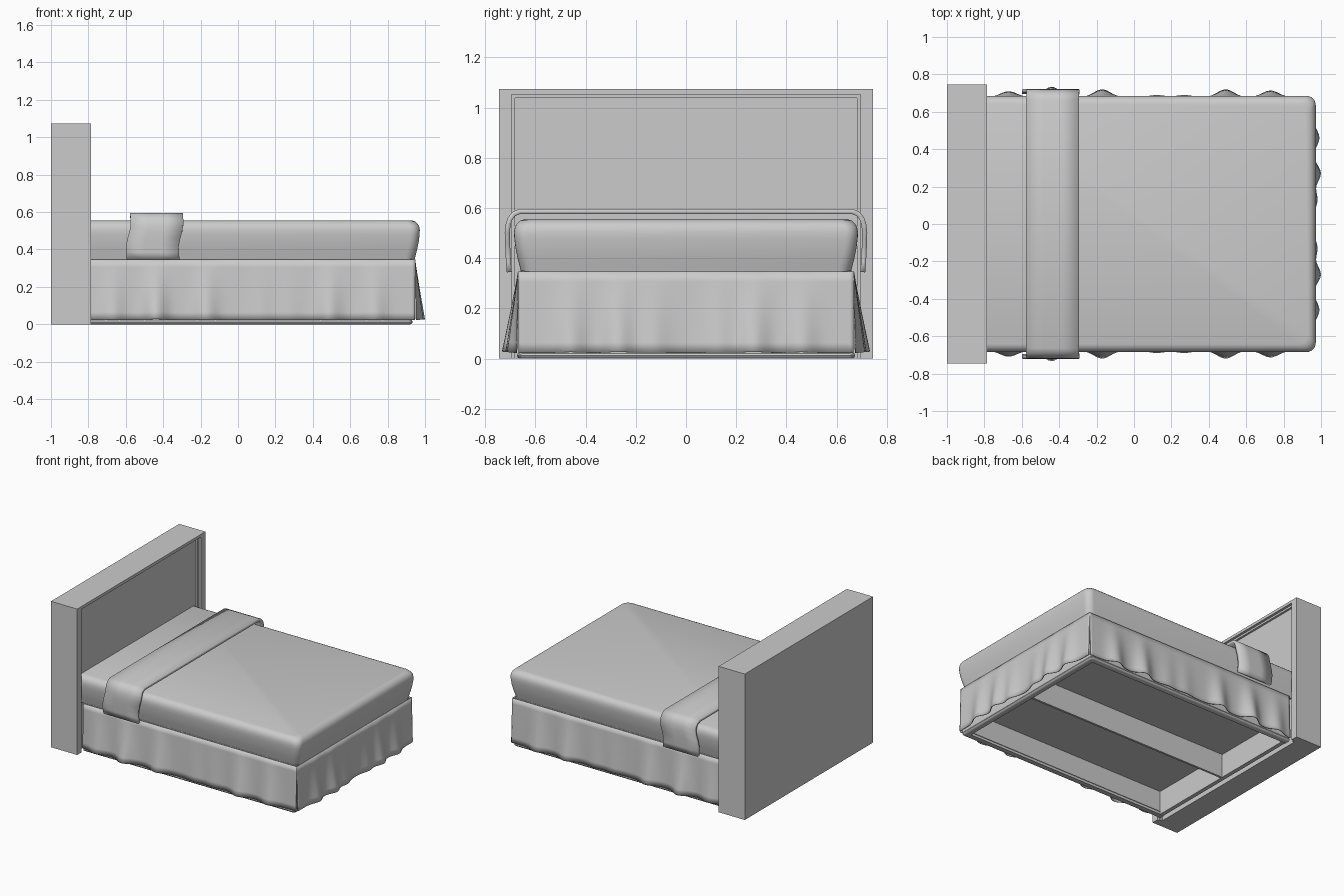
import bpy, bmesh, math

if "Cube" in bpy.data.objects:
    bpy.data.objects.remove(bpy.data.objects["Cube"])


def finish(bm, name, smooth=None, thickness=0):
    bmesh.ops.remove_doubles(bm, verts=bm.verts, dist=1e-5)
    bmesh.ops.recalc_face_normals(bm, faces=bm.faces)
    me = bpy.data.meshes.new(name)
    bm.to_mesh(me)
    bm.free()
    ob = bpy.data.objects.new(name, me)
    bpy.context.collection.objects.link(ob)
    if thickness:
        mod = ob.modifiers.new("Thickness", 'SOLIDIFY')
        mod.thickness, mod.offset = thickness, 0
    if smooth:
        bpy.ops.object.select_all(action='DESELECT')
        ob.select_set(True)
        bpy.context.view_layer.objects.active = ob
        bpy.ops.object.shade_smooth_by_angle(angle=math.radians(smooth))
    return ob


def loft(bm, rings):
    rows = [[bm.verts.new(p) for p in r] for r in rings]
    for a, b in zip(rows, rows[1:]):
        for i in range(len(a) - 1):
            bm.faces.new((a[i], a[i + 1], b[i + 1], b[i]))
    return rows


def box(name, x0, x1, y0, y1, z0, z1):
    bm = bmesh.new()
    bmesh.ops.create_cube(bm, size=1)
    for v in bm.verts:
        v.co = (x1 if v.co.x > 0 else x0, y1 if v.co.y > 0 else y0, z1 if v.co.z > 0 else z0)
    return finish(bm, name)


def arch(name, x0, x1, outer, inner):
    """Upside-down U in the YZ plane, extruded along x; sizes are (half width, top)."""
    (a, b), (c, d) = outer, inner
    pts = [(-a, 0), (-a, b), (a, b), (a, 0), (c, 0), (c, d), (-c, d), (-c, 0)]
    bm = bmesh.new()
    f = bm.faces.new([bm.verts.new((x0, y, z)) for y, z in pts])
    new = bmesh.ops.extrude_face_region(bm, geom=[f])['geom']
    bmesh.ops.translate(bm, verts=[g for g in new if isinstance(g, bmesh.types.BMVert)],
                        vec=(x1 - x0, 0, 0))
    return finish(bm, name)


def outline(head, foot, half, r, z):
    """Open U-shaped plan outline, square at the head and rounded at the foot."""
    pts = [(head, -half, z)]
    for cy, start in ((-half + r, -90), (half - r, 0)):
        for i in range(7):
            a = math.radians(start + i * 15)
            pts.append((foot - r + r * math.cos(a), cy + r * math.sin(a), z))
    return pts + [(head, half, z)]


# Headboard: slab with a stepped frame around the recessed panel
box("headboard_panel", -1, -0.82, -0.745, 0.745, 0, 1.073)
arch("headboard_frame", -0.82, -0.787, (0.745, 1.073), (0.695, 1.052))
arch("headboard_moulding", -0.82, -0.805, (0.695, 1.052), (0.682, 1.038))

# Covered mattress
bm = bmesh.new()
profile = [(.345, .028), (.37, .022), (.40, .014), (.44, .006), (.48, .001), (.505, 0),
           (.525, .004), (.538, .012), (.549, .024), (.555, .042)]
rows = loft(bm, [outline(-.818, .972 - d, .685 - d, .05, z) for z, d in profile])
bm.faces.new(rows[0])
bm.faces.new(rows[-1])
finish(bm, "mattress", 35)

# Folded throw draped across the bed, with wavy hanging edges
half = [(.694, .345), (.697, .385), (.699, .42), (.701, .46), (.702, .50), (.699, .53),
        (.692, .552), (.680, .568), (.66, .576)]
drape = half + [(-y, z) for y, z in reversed(half)]


def edge_wave(z):
    drop = (0.576 - z) / 0.23
    return -0.022 * drop + 0.007 * math.sin(drop * 7)


bm = bmesh.new()
loft(bm, [[(x + edge_wave(z), y, z) for y, z in drape] for x in (-.577, -.48, -.39, -.295)])
throw = finish(bm, "bed_throw", 40, 0.02)
throw.modifiers["Thickness"].offset = -1
# keep the thickness on the inner side
if throw.data.polygons[0].normal.y > 0:
    throw.data.flip_normals()

# Valance: hanging cloth whose folds flare toward the hem
side_folds = [(-.67, .032), (-.44, .056), (-.17, .042), (.12, .012), (.27, .012), (.49, .042), (.73, .036)]
end_folds = [(-.46, .036), (-.27, .044), (-.13, .026), (.13, .026), (.27, .044), (.46, .036)]


def flare(folds, s):
    return sum(a * math.exp(-((s - c) / .062) ** 2) for c, a in folds)


def valance(name, place, s0, s1, folds, steps):
    bm = bmesh.new()
    rings = []
    for j in range(9):
        t = j / 8
        ring = []
        for i in range(steps + 1):
            s = s0 + (s1 - s0) * i / steps
            f = flare(folds, s)
            ring.append(place(s, .008 * t + f * t ** 1.1, .347 - (.322 + .1 * (.03 - f)) * t))
        rings.append(ring)
    loft(bm, rings)
    finish(bm, name, 50, 0.005)


for side, label in ((-1, "front"), (1, "back")):
    valance("valance_" + label, lambda s, d, z: (s, side * (.667 + d), z), -.79, .945, side_folds, 110)
valance("valance_foot", lambda s, d, z: (.945 + d, s, z), -.667, .667, end_folds, 90)

# Bed base: hollow box with a thin centre divider
box("base_deck", -.79, .93, -.66, .66, .18, .35)
for side in (-1, 1):
    box("base_side_rail", -.79, .93, side * .635, side * .665, .006, .2)
box("base_foot_rail", .90, .93, -.66, .66, .006, .2)
box("base_head_rail", -.79, -.76, -.66, .66, .006, .2)
box("base_divider", -.77, .91, -.008, .008, .006, .2)

# Rounded rim along the foot of the base
bm = bmesh.new()
rim = [(.63, 0), (.662, 0), (.67, .004), (.674, .012), (.67, .02), (.662, .024), (.63, .024)]
loft(bm, [outline(-.787, .26 + w, w, .02, z) for w, z in rim])
finish(bm, "base_rim", 50)
